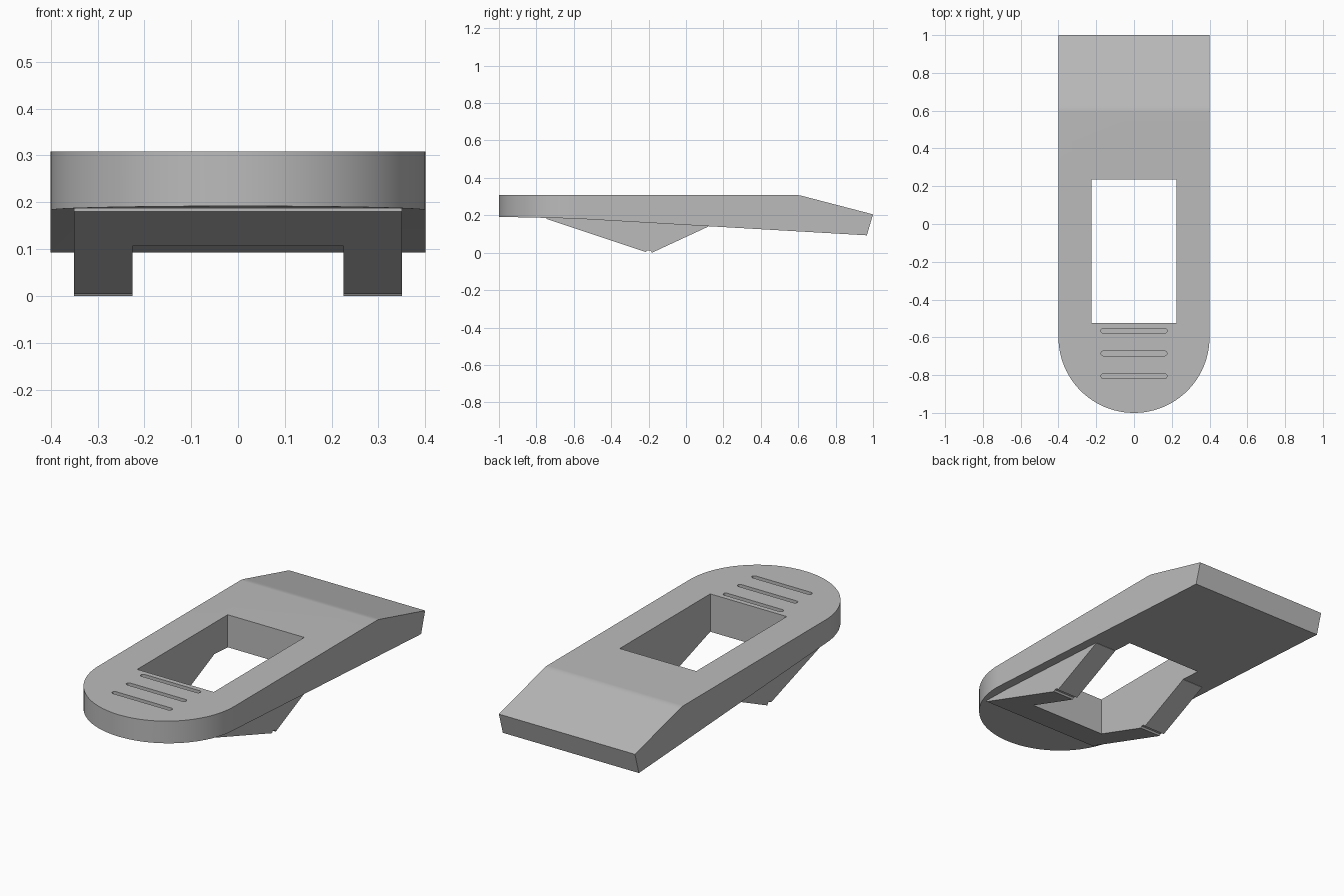
import bpy, bmesh, math
from mathutils import Vector

cube = bpy.data.objects.get("Cube")
if cube:
    bpy.data.objects.remove(cube, do_unlink=True)

grey = bpy.data.materials.new("plain grey")
grey.use_nodes = True
grey.diffuse_color = (0.5, 0.5, 0.5, 1)
grey.node_tree.nodes["Principled BSDF"].inputs["Base Color"].default_value = (0.5, 0.5, 0.5, 1)


def prism(name, points, sweep):
    """Extrude a closed outline of 3D points along the sweep vector."""
    bm = bmesh.new()
    face = bm.faces.new([bm.verts.new(p) for p in points])
    new = bmesh.ops.extrude_face_region(bm, geom=[face])["geom"]
    verts = [v for v in new if isinstance(v, bmesh.types.BMVert)]
    bmesh.ops.translate(bm, verts=verts, vec=Vector(sweep))
    bmesh.ops.recalc_face_normals(bm, faces=bm.faces)
    mesh = bpy.data.meshes.new(name)
    bm.to_mesh(mesh)
    bm.free()
    mesh.materials.append(grey)
    obj = bpy.data.objects.new(name, mesh)
    bpy.context.collection.objects.link(obj)
    return obj


def side_prism(name, profile, half):
    return prism(name, [(-half, y, z) for y, z in profile], (2 * half, 0, 0))


def plan_prism(name, outline, low, high):
    return prism(name, [(x, y, low) for x, y in outline], (0, 0, high - low))


def arc(cx, cy, r, start, end, steps):
    angles = [math.radians(start + (end - start) * i / steps) for i in range(steps + 1)]
    return [(cx + r * math.cos(a), cy + r * math.sin(a)) for a in angles]


def combine(target, tool, operation):
    """Apply a boolean and discard the tool."""
    bpy.context.view_layer.objects.active = target
    mod = target.modifiers.new(operation.lower(), 'BOOLEAN')
    mod.operation, mod.object, mod.solver = operation, tool, 'EXACT'
    bpy.ops.object.modifier_apply(modifier=mod.name)
    bpy.data.objects.remove(tool, do_unlink=True)


# Tapered body with a softly bent ramp at the back
body = side_prism("body", [
    (-1.1, 0.308), (0.59, 0.308), (0.605, 0.307), (0.62, 0.304), (0.635, 0.3),
    (1, 0.205), (0.967, 0.093), (-0.6, 0.183), (-1.1, 0.194)], 0.4)

# Rounded front end
outline = plan_prism("plan_outline",
                     [(0.4, 1.1), (-0.4, 1.1)] + arc(0, -0.6, 0.4, 180, 360, 48), -0.2, 0.6)
combine(body, outline, 'INTERSECT')

# Wedge below that becomes two legs, with a notch along the tip
legs = side_prism("legs", [
    (-0.745, 0.22), (-0.745, 0.18), (-0.215, 0.004), (-0.208, 0.012),
    (-0.19, 0.012), (-0.182, 0), (0.12, 0.14), (0.12, 0.22)], 0.35)
combine(body, legs, 'UNION')

# Rectangular window through body and wedge
window = plan_prism("window", [(-0.225, -0.525), (0.225, -0.525),
                               (0.225, 0.235), (-0.225, 0.235)], -0.2, 0.6)
combine(body, window, 'DIFFERENCE')

# Three round-ended grip grooves
for y in (-0.565, -0.685, -0.805):
    slot = arc(0.162, y, 0.013, -90, 90, 8) + arc(-0.162, y, 0.013, 90, 270, 8)
    combine(body, plan_prism("groove", slot, 0.293, 0.35), 'DIFFERENCE')

# Smooth the curves while keeping the flats flat
bpy.ops.object.select_all(action='DESELECT')
body.select_set(True)
bpy.context.view_layer.objects.active = body
bpy.ops.object.shade_smooth_by_angle(angle=math.radians(20))
weighted = body.modifiers.new("weighted normals", 'WEIGHTED_NORMAL')
weighted.keep_sharp = True
